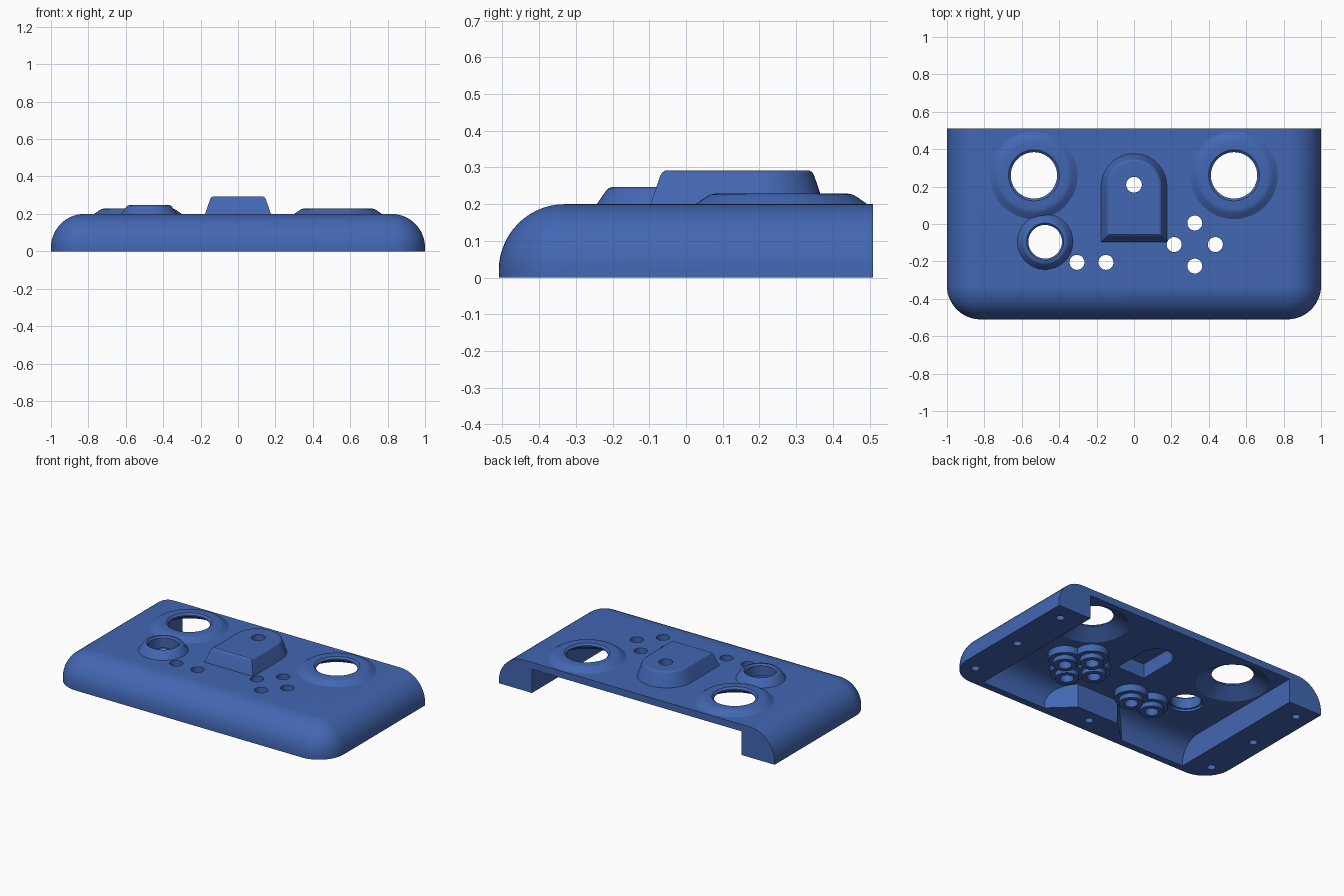
import bpy, bmesh, math
from math import sin, cos, pi

if "Cube" in bpy.data.objects:
    bpy.data.objects.remove(bpy.data.objects["Cube"])

blue = bpy.data.materials.new("blue plastic")
blue.diffuse_color = (0.055, 0.135, 0.45, 1)
blue.use_nodes = True
blue.node_tree.nodes["Principled BSDF"].inputs["Base Color"].default_value = blue.diffuse_color


def loft(name, rings):
    """Closed solid through rings of equal point count."""
    bm = bmesh.new()
    loops = [[bm.verts.new(p) for p in ring] for ring in rings]
    n = len(rings[0])
    for a, b in zip(loops, loops[1:]):
        for i in range(n):
            j = (i + 1) % n
            bm.faces.new((a[i], a[j], b[j], b[i]))
    bm.faces.new(loops[0][::-1])
    bm.faces.new(loops[-1])
    bmesh.ops.remove_doubles(bm, verts=bm.verts, dist=1e-5)
    bmesh.ops.recalc_face_normals(bm, faces=bm.faces)
    me = bpy.data.meshes.new(name)
    bm.to_mesh(me)
    bm.free()
    me.materials.append(blue)
    ob = bpy.data.objects.new(name, me)
    bpy.context.collection.objects.link(ob)
    return ob


def turned(name, x, y, profile, n=48):
    """Solid of revolution about a vertical axis, profile of (radius, z)."""
    return loft(name, [[(x + r * cos(2 * pi * i / n), y + r * sin(2 * pi * i / n), z)
                        for i in range(n)] for r, z in profile])


def arch(r, front, z, cy=0.2, n=24):
    """Outline with a straight front edge and a half round back."""
    return [(-r, front, z), (r, front, z)] + [
        (r * cos(pi * i / n), cy + r * sin(pi * i / n), z) for i in range(n + 1)]


def combine(target, tool, op):
    m = target.modifiers.new(op, 'BOOLEAN')
    m.operation, m.solver, m.object = op, 'EXACT', tool
    bpy.context.view_layer.objects.active = target
    bpy.ops.object.modifier_apply(modifier=m.name)
    bpy.data.objects.remove(tool, do_unlink=True)


# Outer shell: rounded at front and sides, cut flat at the back
R, CX, CY, BACK = 0.18, 0.82, -0.33, 0.51


def outline(r, z, n=14):
    left = [(-CX - r * cos(pi / 2 * i / n), CY - r * sin(pi / 2 * i / n), z) for i in range(n + 1)]
    right = [(-x, y, z) for x, y, z in reversed(left)]
    return [(-CX - r, BACK, z)] + left + right + [(CX + r, BACK, z)]


shell = loft("controller_shell", [outline(R, 0)] + [
    outline(R * cos(pi / 2 * k / 14), 0.02 + R * sin(pi / 2 * k / 14)) for k in range(15)])

# Hollow underside, open at the back, following the front curve
prof = [(0.6, -0.1), (-0.465, -0.1)] + [
    (CY - 0.135 * cos(pi / 2 * i / 10), 0.02 + 0.135 * sin(pi / 2 * i / 10)) for i in range(11)]
prof.append((0.6, 0.155))
cavity = loft("cavity", [[(x, y, z) for y, z in prof] for x in (-0.76, 0.76)])
# Screw block left standing at the front centre
block = [(-0.3, -0.6), (0.3, -0.6), (0.3, -0.47), (0.15, -0.33), (-0.15, -0.33), (-0.3, -0.47)]
combine(cavity, loft("block", [[(x, y, z) for x, y in block] for z in (-0.2, 0.3)]), 'DIFFERENCE')
combine(shell, cavity, 'DIFFERENCE')

# Raised parts on top
STICKS = [(-0.535, 0.26), (0.535, 0.26)]
KNOB = (-0.475, -0.095)
for x, y in STICKS:
    combine(shell, turned("stick_ring", x, y, [
        (0.234, 0.18), (0.234, 0.2), (0.205, 0.22), (0.195, 0.226), (0.18, 0.229), (0.05, 0.229)]), 'UNION')
combine(shell, turned("knob_collar", *KNOB, [
    (0.148, 0.18), (0.148, 0.2), (0.122, 0.238), (0.115, 0.244), (0.105, 0.247), (0.05, 0.247)]), 'UNION')
combine(shell, loft("centre_pad", [
    arch(0.176, -0.096, 0.18), arch(0.176, -0.096, 0.2), arch(0.149, -0.07, 0.278),
    arch(0.145, -0.065, 0.286), arch(0.136, -0.056, 0.292)]), 'UNION')

# Button guides under the top plate
BUTTONS = [(0.325, 0.005), (0.215, -0.11), (0.435, -0.11), (0.325, -0.225),
           (-0.305, -0.205), (-0.15, -0.205)]
for x, y in BUTTONS:
    combine(shell, turned("button_guide", x, y, [
        (0.098, 0.17), (0.098, 0.11), (0.07, 0.11), (0.07, 0.08)], 32), 'UNION')

# Openings and recesses
for x, y in STICKS:
    combine(shell, turned("stick_hole", x, y, [
        (0.215, 0.12), (0.215, 0.155), (0.124, 0.21), (0.124, 0.218), (0.137, 0.2295), (0.137, 0.3)]), 'DIFFERENCE')
combine(shell, turned("knob_hole", *KNOB, [
    (0.1, 0.1), (0.1, 0.17), (0.09, 0.17), (0.09, 0.236), (0.1, 0.2475), (0.1, 0.3)]), 'DIFFERENCE')
combine(shell, loft("pad_recess", [arch(0.1, -0.03, 0.1), arch(0.1, -0.03, 0.25)]), 'DIFFERENCE')
combine(shell, turned("pad_hole", 0, 0.21, [(0.042, 0.2), (0.042, 0.35)], 32), 'DIFFERENCE')
for x, y in BUTTONS:
    combine(shell, turned("button_hole", x, y, [(0.04, 0.0), (0.04, 0.3)], 32), 'DIFFERENCE')
for x, y in [(s * 0.9, y) for s in (-1, 1) for y in (-0.37, 0.01, 0.4)] + [(0, -0.41)]:
    combine(shell, turned("screw_hole", x, y, [(0.025, -0.1), (0.025, 0.1)], 20), 'DIFFERENCE')

# Smooth the rounded surfaces, keep edges crisp
bpy.ops.object.select_all(action='DESELECT')
shell.select_set(True)
bpy.context.view_layer.objects.active = shell
bpy.ops.object.shade_smooth_by_angle(angle=math.radians(25))
